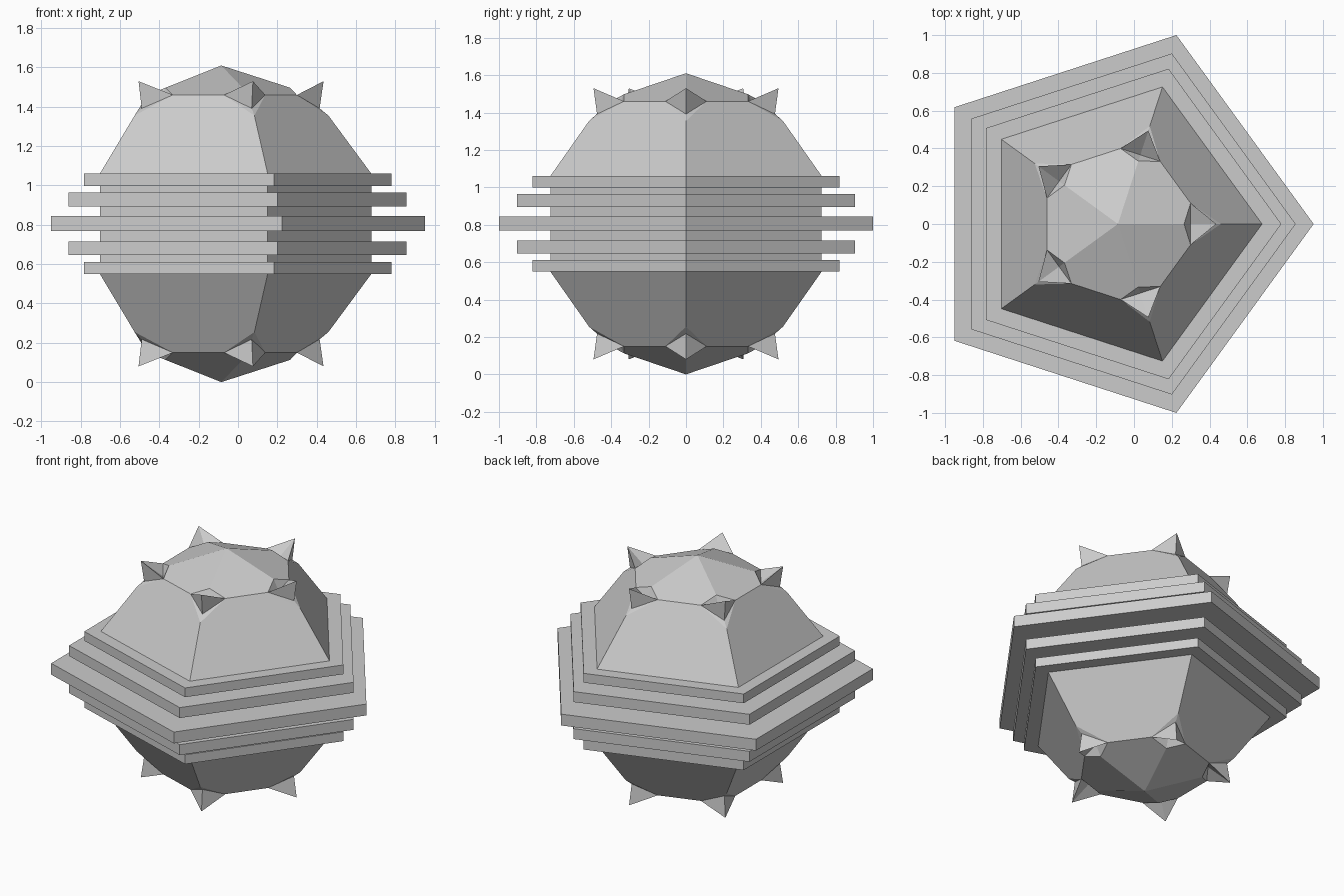
import bpy, bmesh
from math import sin, cos, radians

if "Cube" in bpy.data.objects:
    bpy.data.objects.remove(bpy.data.objects["Cube"])

HEIGHT = 1.61
AXIS_X = -0.085   # centre of the five-sided body


def polar(r, deg, z, cx=AXIS_X):
    a = radians(deg)
    return (cx + r * cos(a), r * sin(a), z)


def make_object(name, faces):
    """Build a flat-shaded mesh from faces given as point tuples."""
    bm = bmesh.new()
    for pts in faces:
        bm.faces.new([bm.verts.new(p) for p in pts])
    bmesh.ops.remove_doubles(bm, verts=bm.verts, dist=0.0005)
    bmesh.ops.recalc_face_normals(bm, faces=bm.faces)
    mesh = bpy.data.meshes.new(name)
    bm.to_mesh(mesh)
    bm.free()
    obj = bpy.data.objects.new(name, mesh)
    bpy.context.collection.objects.link(obj)
    return obj


def corner(deg):
    """Points around one cut corner of the upper dome."""
    return {
        'base': polar(0.763, deg, 1.06),
        'low': polar(0.545, deg, 1.355),
        'left': polar(0.40, deg - 16, 1.46),
        'right': polar(0.40, deg + 16, 1.46),
        'inner': polar(0.35, deg, 1.497),
        'pit': polar(0.385, deg, 1.425),
        'heel': polar(0.50, deg, 1.392),
        'tip': polar(0.52, deg, 1.53),
    }


def flip(p):
    return (p[0], p[1], HEIGHT - p[2])


# Faceted body: domes with cut corners, pits and spikes, mirrored top to bottom
apex = (AXIS_X, 0, HEIGHT)
upper = []
walls = []
for i in range(5):
    c, n = corner(72 * i), corner(72 * (i + 1))
    # Dome side and cap facets
    upper.append((c['base'], n['base'], n['low'], n['left'], c['right'], c['low']))
    upper.append((apex, c['inner'], c['right'], n['left'], n['inner']))
    # Pit and spike at the corner
    for side in ('left', 'right'):
        s = c[side]
        upper.append((c['low'], s, c['heel']))
        upper.append((c['heel'], s, c['tip']))
        upper.append((c['tip'], s, c['pit']))
        upper.append((c['pit'], s, c['inner']))
    # Straight waist wall
    walls.append((c['base'], n['base'], flip(n['base']), flip(c['base'])))

lower = [tuple(flip(p) for p in f) for f in upper]
make_object("spiked_body", upper + lower + walls)


# Stacked pentagonal plates around the waist
def plate(name, r, cx, z0, z1):
    bot = [polar(r, 72 * i, z0, cx) for i in range(5)]
    top = [polar(r, 72 * i, z1, cx) for i in range(5)]
    sides = [(bot[i], bot[(i + 1) % 5], top[(i + 1) % 5], top[i]) for i in range(5)]
    make_object(name, [tuple(bot), tuple(top)] + sides)


plate("middle_plate", 1.0515, -0.1004, 0.768, 0.844)
for name, r, cx, z0, z1 in (("inner_plate", 0.949, -0.093, 0.894, 0.964),
                            ("outer_plate", 0.864, -0.084, 0.998, 1.06)):
    plate("upper_" + name, r, cx, z0, z1)
    plate("lower_" + name, r, cx, HEIGHT - z1, HEIGHT - z0)
